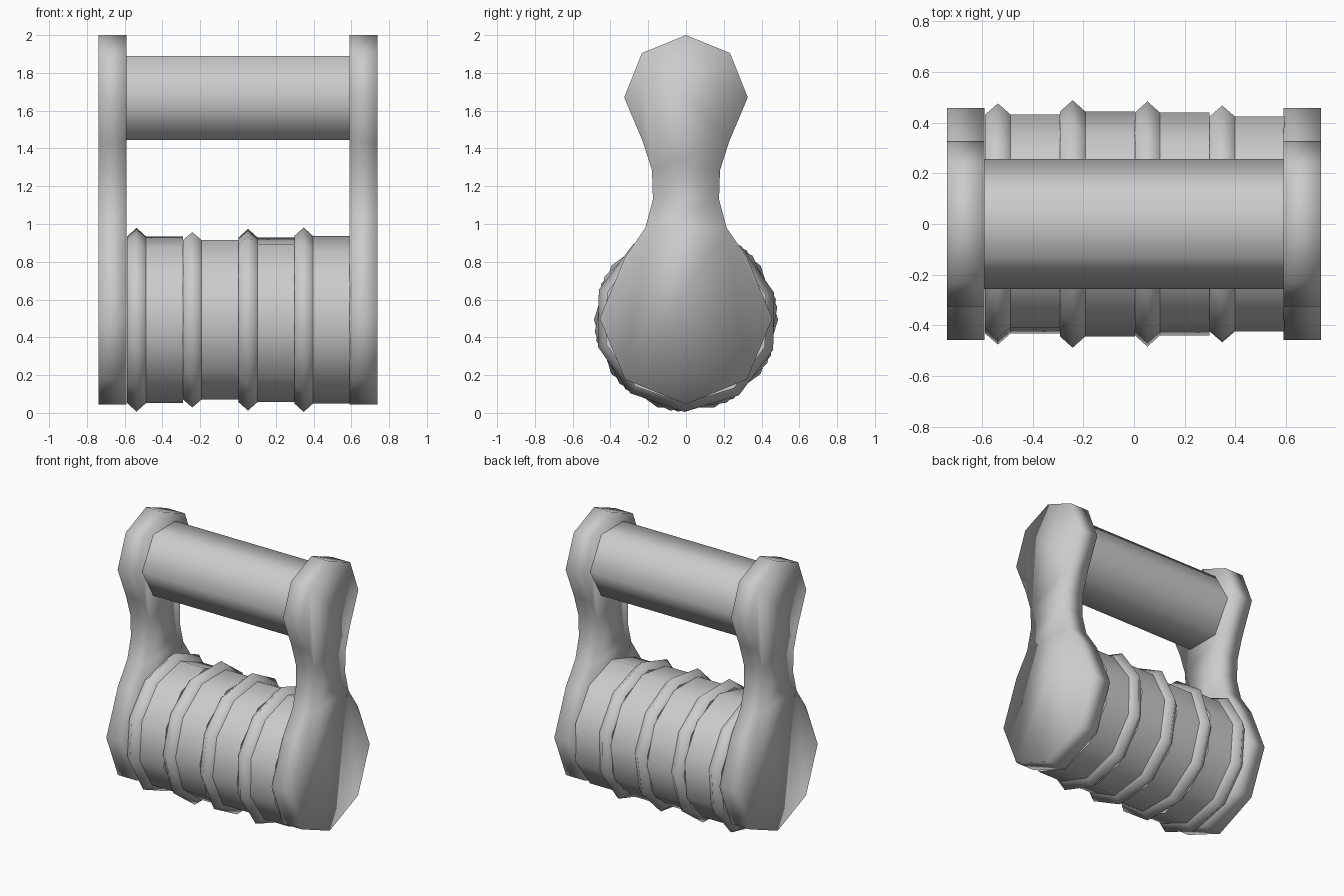
import bpy, bmesh, math

if "Cube" in bpy.data.objects:
    bpy.data.objects.remove(bpy.data.objects["Cube"])

grey = bpy.data.materials.new("plain_grey")
grey.use_nodes = True
colour = (0.6, 0.6, 0.6, 1)
grey.diffuse_color = colour
grey.node_tree.nodes["Principled BSDF"].inputs["Base Color"].default_value = colour


def finish(name, bm, flat_caps=True):
    """Smooth the sides, optionally keeping the end caps flat."""
    bmesh.ops.recalc_face_normals(bm, faces=bm.faces)
    for f in bm.faces:
        f.smooth = not (flat_caps and abs(f.normal.x) > 0.99)
    mesh = bpy.data.meshes.new(name)
    bm.to_mesh(mesh)
    bm.free()
    mesh.materials.append(grey)
    obj = bpy.data.objects.new(name, mesh)
    bpy.context.collection.objects.link(obj)
    return obj


def loft(name, sections, flat_caps=True):
    """Join (x, outline) sections along x and cap both ends."""
    bm = bmesh.new()
    rings = [[bm.verts.new((x, y, z)) for y, z in outline] for x, outline in sections]
    n = len(rings[0])
    for a, b in zip(rings, rings[1:]):
        for i in range(n):
            j = (i + 1) % n
            bm.faces.new((a[i], a[j], b[j], b[i]))
    bm.faces.new(rings[0])
    bm.faces.new(rings[-1])
    return finish(name, bm, flat_caps)


def polygon(sides, radius, z, turn=0):
    angles = [math.radians(turn) + math.tau * i / sides for i in range(sides)]
    return [(radius * math.cos(a), z + radius * math.sin(a)) for a in angles]


# Side plates: small lobe on top, narrow waist, large lobe below
half = [(0.233, 1.905), (0.327, 1.67), (0.23, 1.44), (0.18, 1.285), (0.175, 1.13),
        (0.215, 0.98), (0.323, 0.823), (0.457, 0.5), (0.323, 0.178)]
outline = [(0, 2)] + half + [(0, 0.045)] + [(-y, z) for y, z in reversed(half)]
for side, name in ((1, "left_plate"), (-1, "right_plate")):
    loft(name, [(side * 0.59, outline), (side * 0.738, outline)], flat_caps=False)

# Six-sided handle bar
bar = polygon(6, 0.256, 1.667)
loft("handle_bar", [(-0.592, bar), (0.592, bar)])

# Four drum segments, each led by a ridged rim and turned a little
axis, pitch, rim_width = 0.493, 0.295, 0.1
for k, turn in enumerate((13, 0, 8, 17)):
    x = -0.587 + k * pitch
    low = polygon(10, 0.443, axis, turn)
    high = polygon(10, 0.488, axis, turn)
    loft(f"rim_{k + 1}", [(x, low), (x + rim_width / 2, high), (x + rim_width, low)])
    loft(f"drum_{k + 1}", [(x + rim_width, low), (x + pitch, low)])
